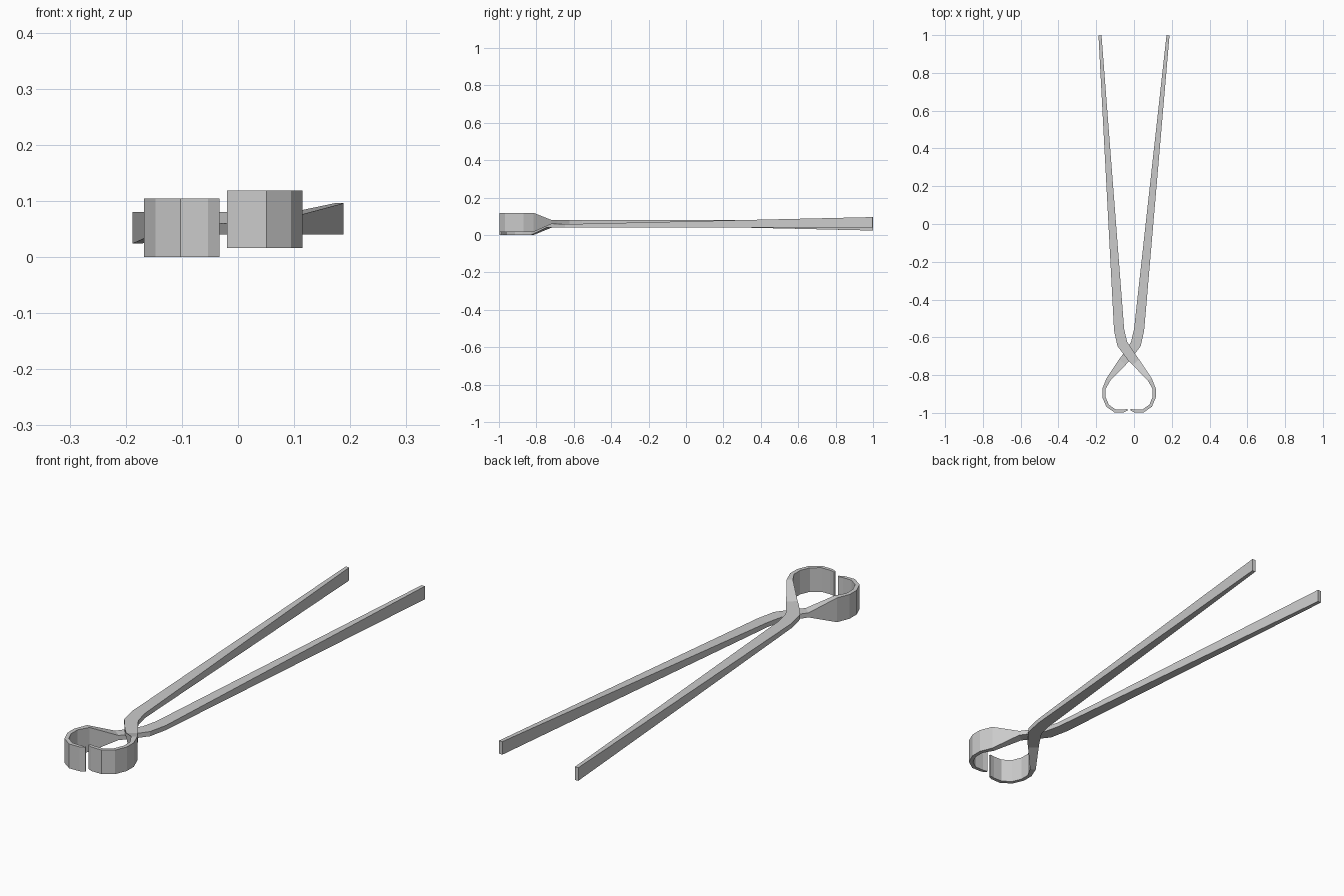
import bpy, bmesh
from mathutils import Vector

if "Cube" in bpy.data.objects:
    bpy.data.objects.remove(bpy.data.objects["Cube"])

AXIS_X = -0.026   # the two arms are half-turn copies about this pivot line
MID_Z = 0.06

# Arm path stations: x, y, strip width, bottom z, top z
ARM = [
    (-0.180, 0.999, 0.016, 0.024, 0.080),
    (-0.079, -0.560, 0.054, 0.060, 0.080),
    (-0.062, -0.635, 0.056, 0.060, 0.080),
    (-0.014, -0.703, 0.050, 0.060, 0.080),
    (0.010, -0.732, 0.045, 0.060, 0.080),
    (0.083, -0.822, 0.024, 0.016, 0.119),
    (0.107, -0.872, 0.017, 0.016, 0.119),
    (0.107, -0.917, 0.017, 0.016, 0.119),
    (0.088, -0.962, 0.017, 0.016, 0.119),
    (0.048, -0.990, 0.017, 0.016, 0.119),
    (0.003, -0.990, 0.015, 0.016, 0.119),
    (-0.018, -0.983, 0.008, 0.016, 0.119),
]


def sweep_strip(name, stations):
    """Rectangular strip swept along a flat path, varying width and height."""
    bm = bmesh.new()
    pts = [Vector(s[:2]) for s in stations]
    rings = []
    for i, (x, y, w, z0, z1) in enumerate(stations):
        a = (pts[i] - pts[max(i - 1, 0)]).normalized()
        b = (pts[min(i + 1, len(pts) - 1)] - pts[i]).normalized()
        t = (a + b).normalized()
        n = Vector((-t.y, t.x)) * w / 2
        l, r = pts[i] + n, pts[i] - n
        rings.append([bm.verts.new(c) for c in (
            (l.x, l.y, z0), (r.x, r.y, z0), (r.x, r.y, z1), (l.x, l.y, z1))])
    for p, q in zip(rings, rings[1:]):
        for k in range(4):
            j = (k + 1) % 4
            bm.faces.new((p[k], p[j], q[j], q[k]))
    bm.faces.new(rings[0])
    bm.faces.new(rings[-1][::-1])
    bmesh.ops.recalc_face_normals(bm, faces=bm.faces)
    me = bpy.data.meshes.new(name)
    bm.to_mesh(me)
    bm.free()
    ob = bpy.data.objects.new(name, me)
    bpy.context.collection.objects.link(ob)
    return ob


# Upper arm: left handle crossing to the right jaw
sweep_strip("upper_arm", ARM)

# Lower arm: half-turned copy, with its handle opened a little wider
lower = [(2 * AXIS_X - x, y, w, 2 * MID_Z - z1, 2 * MID_Z - z0)
         for x, y, w, z0, z1 in ARM]
lower[0] = (0.180,) + lower[0][1:]
lower = [(x, y, w, max(z0, 0.0) if z0 > 0.002 else 0.0, z1)
         for x, y, w, z0, z1 in lower]
sweep_strip("lower_arm", lower)
